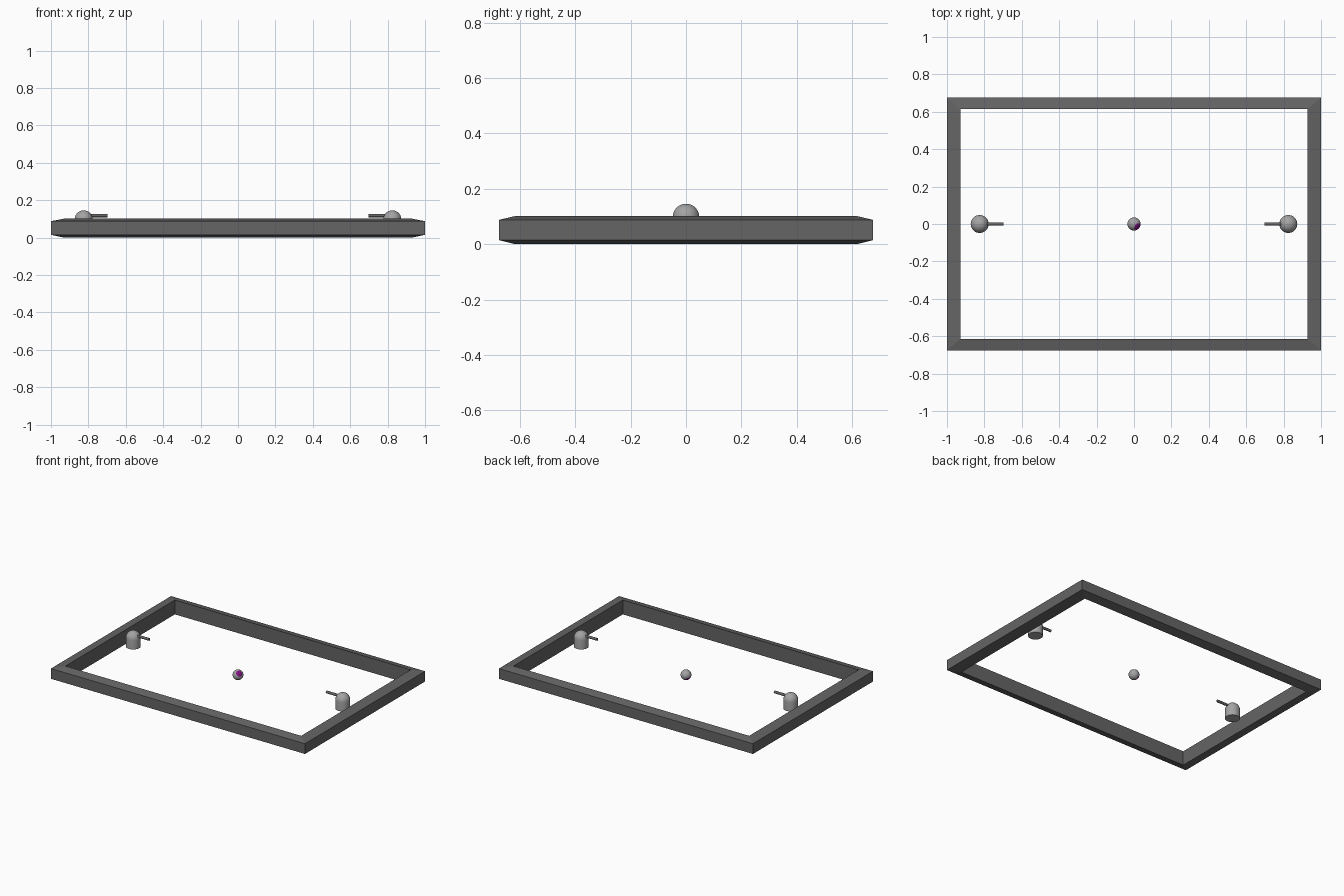
import bpy, bmesh, math
from mathutils import Vector, Matrix

if "Cube" in bpy.data.objects:
    bpy.data.objects.remove(bpy.data.objects["Cube"])


def material(name, rgb):
    m = bpy.data.materials.new(name)
    m.diffuse_color = (*rgb, 1)
    m.use_nodes = True
    m.node_tree.nodes["Principled BSDF"].inputs["Base Color"].default_value = m.diffuse_color
    return m


DARK = material("dark grey", (0.13, 0.13, 0.13))
LIGHT = material("light grey", (0.37, 0.37, 0.37))
PURPLE = material("purple", (0.22, 0.005, 0.22))


def finish(name, bm, mats, smooth=True):
    bmesh.ops.recalc_face_normals(bm, faces=bm.faces)
    me = bpy.data.meshes.new(name)
    bm.to_mesh(me)
    bm.free()
    for m in mats:
        me.materials.append(m)
    ob = bpy.data.objects.new(name, me)
    bpy.context.collection.objects.link(ob)
    if smooth:
        bpy.ops.object.select_all(action='DESELECT')
        bpy.context.view_layer.objects.active = ob
        ob.select_set(True)
        bpy.ops.object.shade_smooth_by_angle(angle=math.radians(40))
    return ob


# Border frame: a tapered profile carried round a mitred rectangle
bm = bmesh.new()
profile = [(1.0, 0.675, 0.015), (1.0, 0.675, 0.088), (0.928, 0.615, 0.102), (0.928, 0.615, 0.0)]
corners = [(1, 1), (-1, 1), (-1, -1), (1, -1)]
rings = [[bm.verts.new((sx * x, sy * y, z)) for x, y, z in profile] for sx, sy in corners]
for i in range(4):
    a, b = rings[i], rings[(i + 1) % 4]
    for j in range(4):
        k = (j + 1) % 4
        bm.faces.new((a[j], a[k], b[k], b[j]))
finish("border_frame", bm, [DARK], smooth=False)


# Turrets: lathed drum with a dome, and a thin barrel facing the middle
R, BASE, DOME_Z = 0.048, 0.035, 0.098


def turret(side, label):
    bm = bmesh.new()
    pts = [(0, BASE), (R, BASE)]
    pts += [(R * math.cos(t * math.pi / 16), DOME_Z + R * math.sin(t * math.pi / 16)) for t in range(9)]
    vs = [bm.verts.new((r, 0, z)) for r, z in pts]
    edges = [bm.edges.new(p) for p in zip(vs, vs[1:])]
    bmesh.ops.spin(bm, geom=vs + edges, axis=(0, 0, 1), cent=(0, 0, 0), angle=math.tau, steps=32)
    bmesh.ops.remove_doubles(bm, verts=bm.verts, dist=1e-5)
    finish("turret_" + label, bm, [LIGHT]).location.x = side * 0.825

    bm = bmesh.new()
    mat = Matrix.Translation((side * 0.762, 0, 0.118)) @ Matrix.Rotation(math.pi / 2, 4, 'Y')
    bmesh.ops.create_cone(bm, cap_ends=True, segments=16, radius1=0.009, radius2=0.009,
                          depth=0.13, matrix=mat)
    finish("barrel_" + label, bm, [DARK])


turret(-1, "left")
turret(1, "right")

# Centre ball with painted spots
bm = bmesh.new()
bmesh.ops.create_uvsphere(bm, u_segments=48, v_segments=32, radius=0.035)
spots = [(Vector((0.62, -0.45, 0.64)).normalized(), 34),
         (Vector((-0.72, 0.36, -0.6)).normalized(), 26)]
for f in bm.faces:
    d = f.calc_center_median().normalized()
    if any(d.dot(s) > math.cos(math.radians(a)) for s, a in spots):
        f.material_index = 1
finish("ball", bm, [LIGHT, PURPLE]).location.z = 0.053
